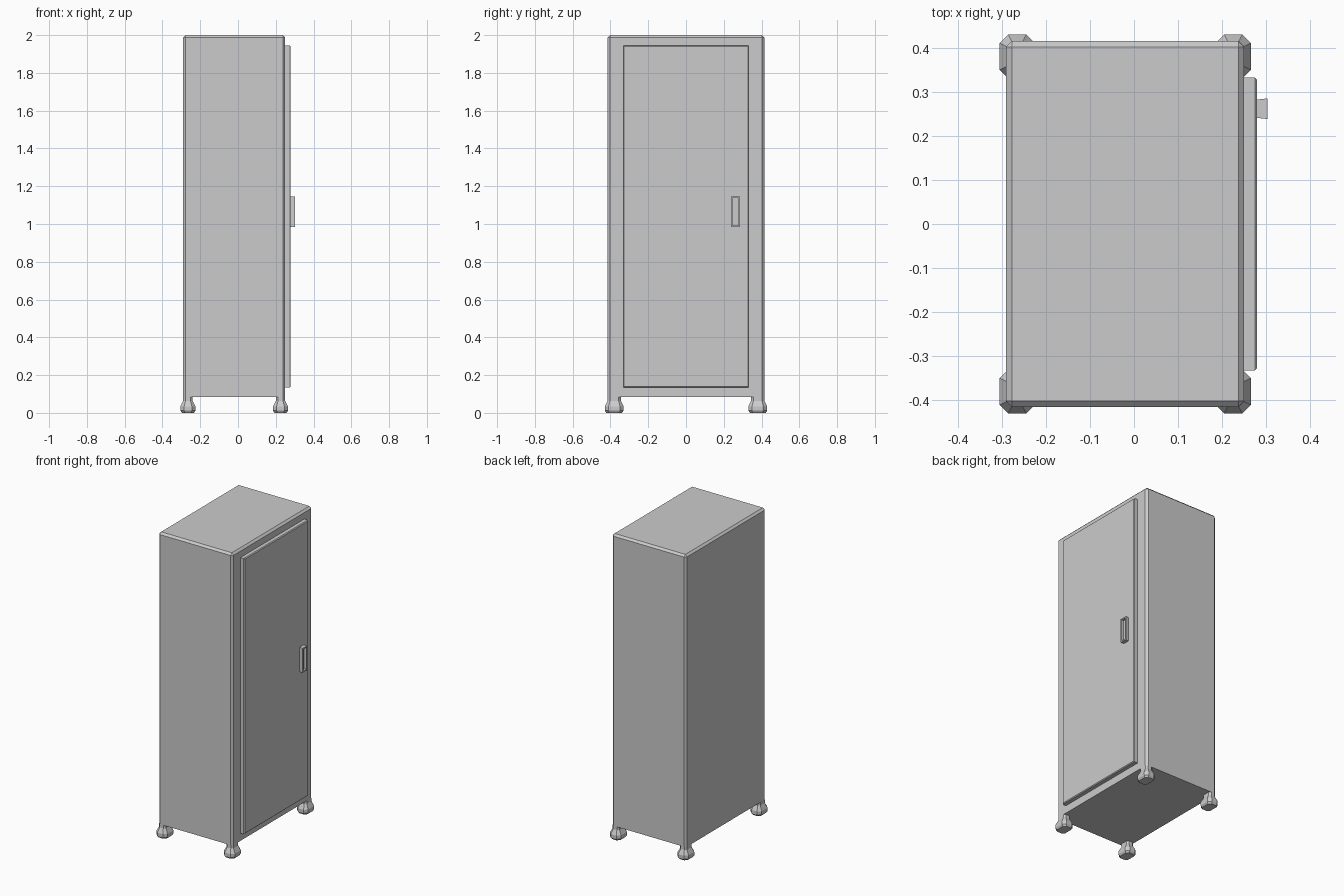
import bpy, bmesh

if "Cube" in bpy.data.objects:
    bpy.data.objects.remove(bpy.data.objects["Cube"])

CX = -0.02  # centre line of the cabinet body


def finish(name, bm):
    bmesh.ops.recalc_face_normals(bm, faces=bm.faces)
    me = bpy.data.meshes.new(name)
    bm.to_mesh(me)
    bm.free()
    ob = bpy.data.objects.new(name, me)
    bpy.context.collection.objects.link(ob)
    return ob


def box(lo, hi):
    bm = bmesh.new()
    bmesh.ops.create_cube(bm, size=1)
    for v in bm.verts:
        v.co = [(lo[i] + hi[i]) / 2 + v.co[i] * (hi[i] - lo[i]) for i in range(3)]
    return bm


def chamfer(bm, width, keep):
    edges = [e for e in bm.edges if keep(e)]
    bmesh.ops.bevel(bm, geom=edges, offset=width, segments=1, affect='EDGES')


# Cabinet body: chamfered everywhere except around the bottom
bm = box((-0.29, -0.415, 0.085), (0.25, 0.415, 2.0))
chamfer(bm, 0.013, lambda e: any(v.co.z > 1 for v in e.verts))
finish("cabinet_body", bm)

# Door: raised panel with chamfered outer rim
bm = box((0.248, -0.332, 0.135), (0.279, 0.332, 1.945))
chamfer(bm, 0.005, lambda e: all(v.co.x > 0.27 for v in e.verts))
finish("door", bm)

# Handle: slightly flared block with a hollowed face
bm = box((0.278, 0.238, 0.985), (0.303, 0.285, 1.145))
for v in bm.verts:
    if v.co.x < 0.29:
        v.co.y += 0.003 if v.co.y < 0.26 else -0.003
front = max(bm.faces, key=lambda f: f.calc_center_median().x)
bmesh.ops.inset_region(bm, faces=[front], thickness=0.011)
pocket = bmesh.ops.extrude_face_region(bm, geom=[front])
bmesh.ops.translate(bm, vec=(-0.017, 0, 0),
                    verts=[g for g in pocket['geom'] if isinstance(g, bmesh.types.BMVert)])
if front.is_valid:
    bmesh.ops.delete(bm, geom=[front], context='FACES_ONLY')
finish("door_handle", bm)


# Feet: chamfered rectangular rings lofted from sole to neck
def foot_ring(bm, z, e, sx, sy):
    x0, x1, y0, y1 = 0.22 - e, 0.27 + e, 0.345 - e, 0.415 + e
    c = 0.012 + e * 0.5
    pts = [(x0 + c, y0), (x1 - c, y0), (x1, y0 + c), (x1, y1 - c),
           (x1 - c, y1), (x0 + c, y1), (x0, y1 - c), (x0, y0 + c)]
    return [bm.verts.new((CX + sx * x, sy * y, z)) for x, y in pts]


for sx, side in ((-1, "back"), (1, "front")):
    for sy, hand in ((-1, "left"), (1, "right")):
        bm = bmesh.new()
        rings = [foot_ring(bm, z, e, sx, sy) for z, e in
                 ((0, 0.007), (0.012, 0.015), (0.034, 0.015), (0.064, 0.0), (0.086, 0.0))]
        for a, b in zip(rings, rings[1:]):
            for i in range(8):
                j = (i + 1) % 8
                bm.faces.new((a[i], a[j], b[j], b[i]))
        bm.faces.new(rings[0])
        bm.faces.new(rings[-1])
        finish(f"{side}_{hand}_foot", bm)
